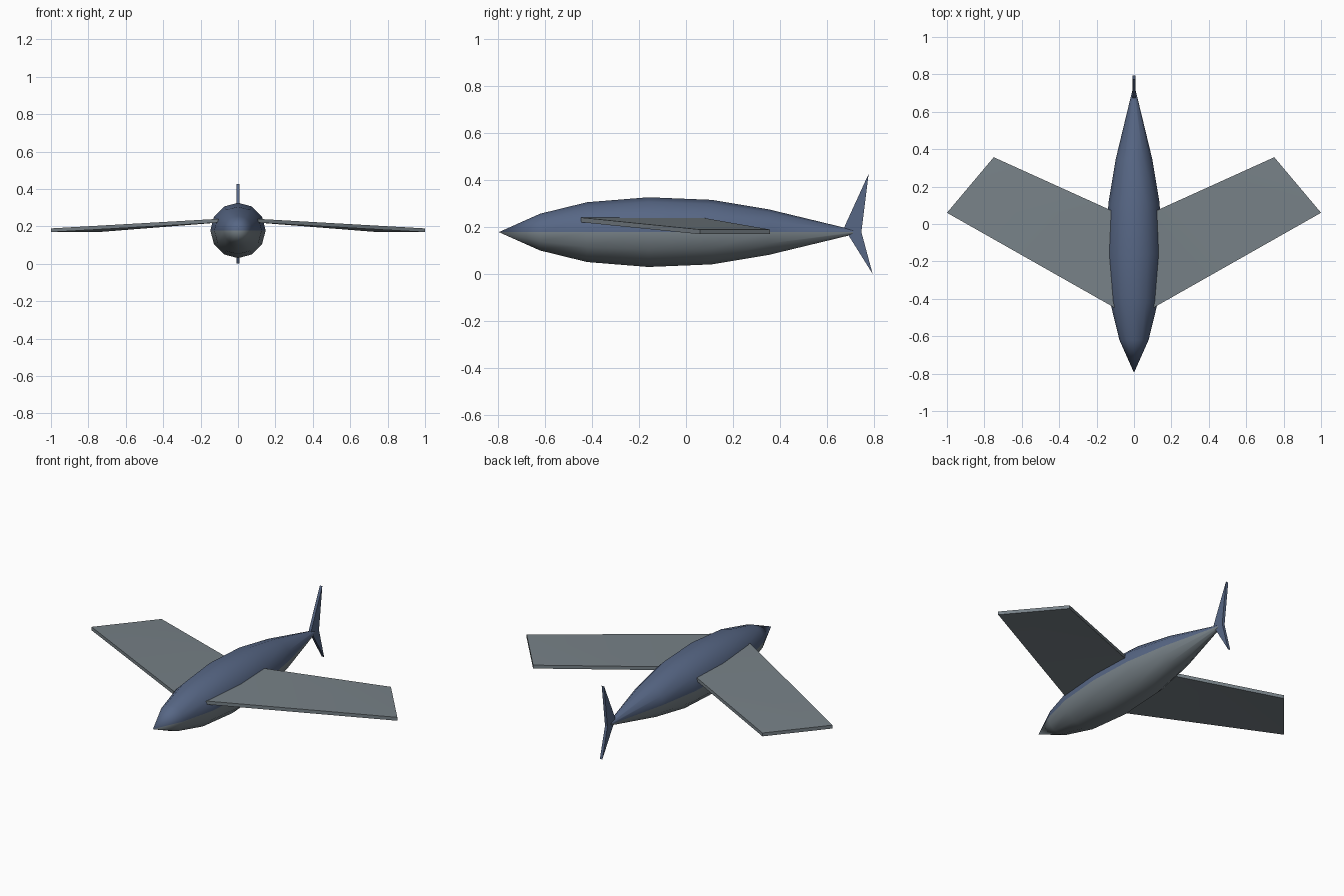
import bpy, bmesh, math

if "Cube" in bpy.data.objects:
    bpy.data.objects.remove(bpy.data.objects["Cube"])


def material(name, color):
    m = bpy.data.materials.new(name)
    m.diffuse_color = (*color, 1.0)
    m.use_nodes = True
    m.node_tree.nodes["Principled BSDF"].inputs["Base Color"].default_value = m.diffuse_color
    return m


BLUE = material("slate_blue", (0.095, 0.135, 0.235))
GREY = material("cool_grey", (0.185, 0.22, 0.243))


def finish(name, bm, mats, angle=35):
    bmesh.ops.recalc_face_normals(bm, faces=bm.faces)
    me = bpy.data.meshes.new(name)
    bm.to_mesh(me)
    bm.free()
    for m in mats:
        me.materials.append(m)
    ob = bpy.data.objects.new(name, me)
    bpy.context.collection.objects.link(ob)
    bpy.ops.object.select_all(action='DESELECT')
    ob.select_set(True)
    bpy.context.view_layer.objects.active = ob
    bpy.ops.object.shade_smooth_by_angle(angle=math.radians(angle))
    return ob


# Fuselage: twelve-sided spindle, blue above the middle and grey below
AXIS_Z, SIDES = 0.178, 12
profile = [(-0.62, 0.078), (-0.42, 0.127), (-0.16, 0.148),
           (0.11, 0.137), (0.35, 0.097), (0.71, 0.01)]
bm = bmesh.new()
rings = []
for y, r in profile:
    rings.append([bm.verts.new((r * math.cos(2 * math.pi * i / SIDES), y,
                                AXIS_Z + r * math.sin(2 * math.pi * i / SIDES)))
                  for i in range(SIDES)])
nose = bm.verts.new((0, -0.795, AXIS_Z))
for i in range(SIDES):
    j = (i + 1) % SIDES
    bm.faces.new((nose, rings[0][i], rings[0][j]))
    for a, b in zip(rings, rings[1:]):
        bm.faces.new((a[i], b[i], b[j], a[j]))
bm.faces.new(rings[-1])
for f in bm.faces:
    f.material_index = 1 if f.calc_center_median().z < AXIS_Z - 0.001 else 0
finish("fuselage", bm, [BLUE, GREY])


# Wings: thin swept panels, folded along the diagonal from front tip to rear root
def wing(name, s):
    corners = [(0.105, -0.447, 0.23), (1.0, 0.06, 0.179),
               (0.75, 0.357, 0.179), (0.105, 0.065, 0.23)]
    t = 0.01
    bm = bmesh.new()
    top = [bm.verts.new((s * x, y, z + t)) for x, y, z in corners]
    low = [bm.verts.new((s * x, y, z - t)) for x, y, z in corners]
    for layer in (top, low):
        bm.faces.new((layer[0], layer[1], layer[3]))
        bm.faces.new((layer[1], layer[2], layer[3]))
    for i in range(4):
        j = (i + 1) % 4
        bm.faces.new((top[i], top[j], low[j], low[i]))
    finish(name, bm, [GREY])


wing("right_wing", 1)
wing("left_wing", -1)


# Tail fin: upright forked plate, long lobe up and short lobe down
def fin(name, outline, t=0.008):
    bm = bmesh.new()
    a = [bm.verts.new((-t, y, z)) for y, z in outline]
    b = [bm.verts.new((t, y, z)) for y, z in outline]
    n = len(outline)
    bm.faces.new(a)
    bm.faces.new(b)
    for i in range(n):
        j = (i + 1) % n
        bm.faces.new((a[i], a[j], b[j], b[i]))
    finish(name, bm, [BLUE])


fin("upper_tail_fin", [(0.67, 0.18), (0.745, 0.178), (0.776, 0.426), (0.675, 0.205)])
fin("lower_tail_fin", [(0.67, 0.18), (0.69, 0.165), (0.793, 0.0), (0.745, 0.178)])
